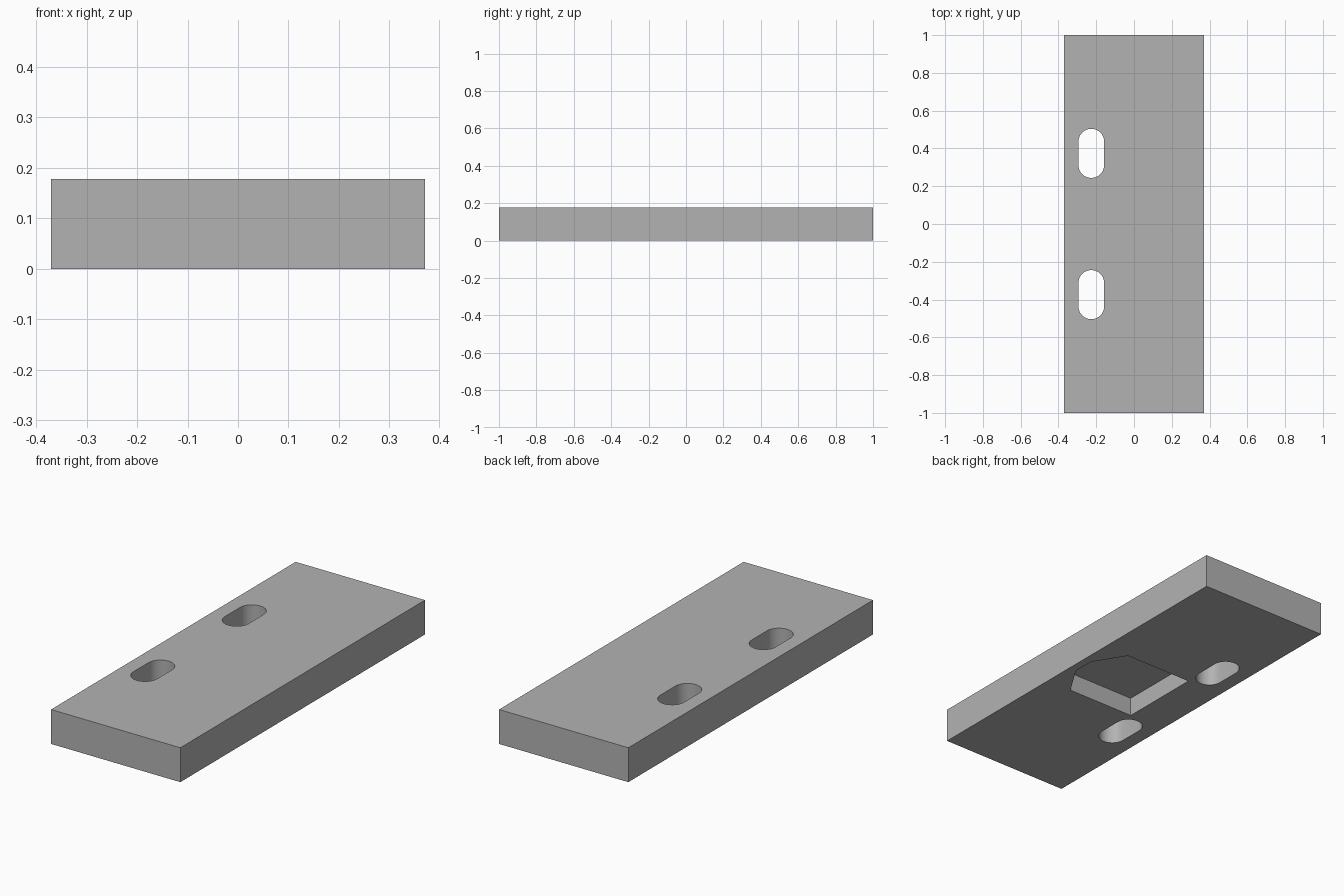
import bpy
import bmesh
from math import pi, sin, cos, radians

cube = bpy.data.objects.get("Cube")
if cube:
    bpy.data.objects.remove(cube, do_unlink=True)

WIDTH, LENGTH, HEIGHT = 0.74, 2.0, 0.178
POCKET_DEPTH = 0.098
SLOT_X, SLOT_Y, SLOT_RADIUS, SLOT_HALF = -0.226, 0.374, 0.068, 0.13
ARC_STEPS = 16

grey = bpy.data.materials.new("plain_grey")
grey.use_nodes = True
colour = (0.45, 0.45, 0.45, 1)
grey.diffuse_color = colour
grey.node_tree.nodes["Principled BSDF"].inputs["Base Color"].default_value = colour


def prism(name, outline, bottom, top):
    """Extrude a counter-clockwise outline upward into a solid."""
    bm = bmesh.new()
    face = bm.faces.new([bm.verts.new((x, y, bottom)) for x, y in outline])
    extruded = bmesh.ops.extrude_face_region(bm, geom=[face])["geom"]
    verts = [g for g in extruded if isinstance(g, bmesh.types.BMVert)]
    bmesh.ops.translate(bm, verts=verts, vec=(0, 0, top - bottom))
    bmesh.ops.recalc_face_normals(bm, faces=bm.faces)
    mesh = bpy.data.meshes.new(name)
    bm.to_mesh(mesh)
    bm.free()
    mesh.materials.append(grey)
    obj = bpy.data.objects.new(name, mesh)
    bpy.context.collection.objects.link(obj)
    return obj


def slot_outline(cx, cy):
    """Rounded slot running along y."""
    points = []
    for side in (1, -1):
        centre_y = cy + side * (SLOT_HALF - SLOT_RADIUS)
        for i in range(ARC_STEPS + 1):
            a = pi * i / ARC_STEPS
            points.append((cx + side * SLOT_RADIUS * cos(a),
                           centre_y + side * SLOT_RADIUS * sin(a)))
    return points


# Flat plate
w, l = WIDTH / 2, LENGTH / 2
plate = prism("plate", [(-w, -l), (w, -l), (w, l), (-w, l)], 0, HEIGHT)

# Two through slots and a six-sided blind pocket underneath
cutters = [prism("slot_cutter", slot_outline(SLOT_X, s * SLOT_Y), -0.1, HEIGHT + 0.1)
           for s in (-1, 1)]
half = [(-0.165, -0.222), (0.225, -0.222), (0.327, -0.058)]
pocket = half + [(x, -y) for x, y in reversed(half)]
cutters.append(prism("pocket_cutter", pocket, -0.1, POCKET_DEPTH))

bpy.ops.object.select_all(action='DESELECT')
bpy.context.view_layer.objects.active = plate
plate.select_set(True)
for cutter in cutters:
    cutter.hide_render = True
    cut = plate.modifiers.new("cut", 'BOOLEAN')
    cut.operation = 'DIFFERENCE'
    cut.solver = 'EXACT'
    cut.object = cutter
    bpy.ops.object.modifier_apply(modifier=cut.name)
    bpy.data.objects.remove(cutter, do_unlink=True)

# Smooth slot ends, sharp edges elsewhere
bpy.ops.object.shade_smooth_by_angle(angle=radians(30))
